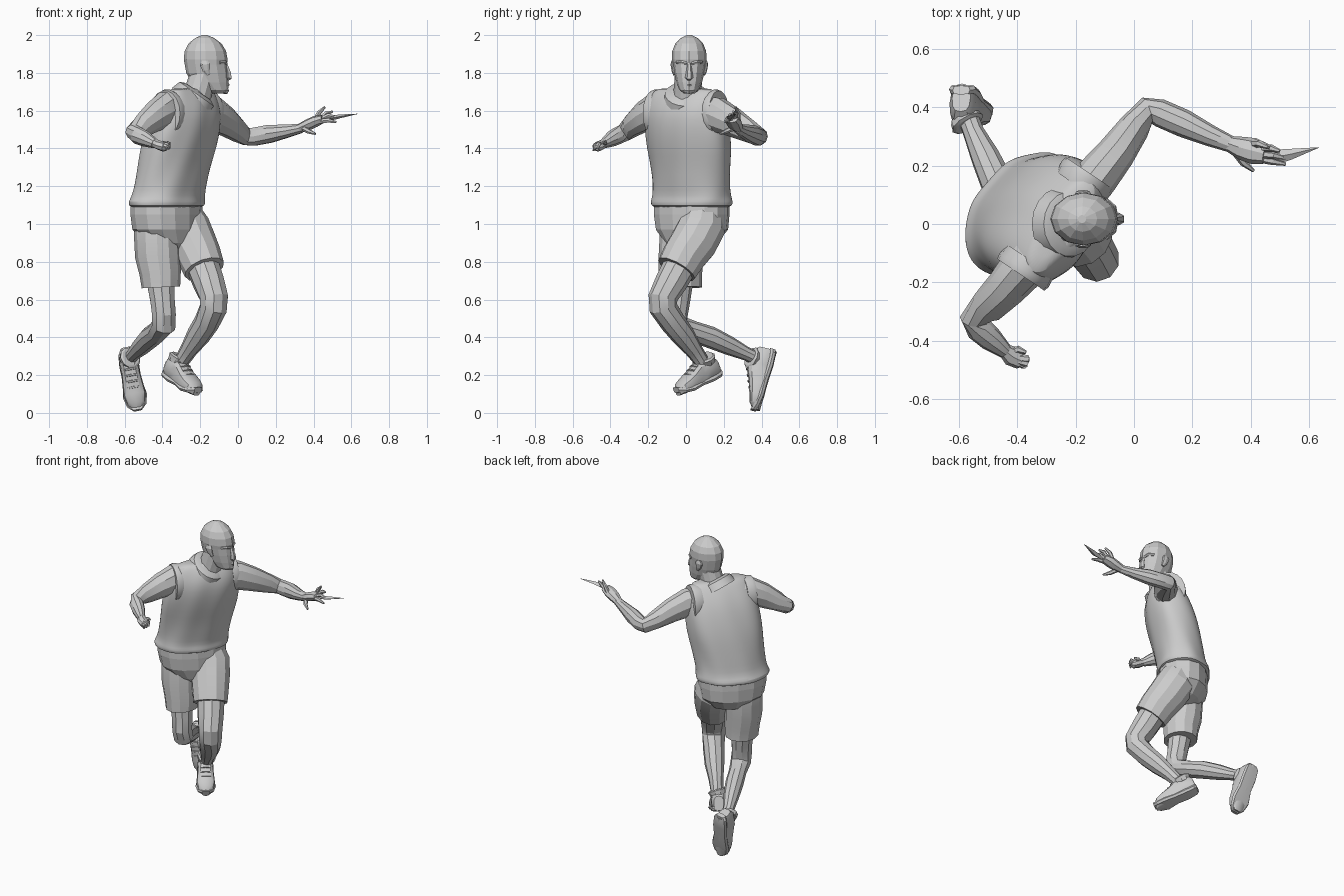
import bpy, bmesh, math
from mathutils import Vector as V


def loft(name, rings, smooth=0, subdiv=0):
    """Skin a list of equal-length point rings, with closed ends."""
    bm = bmesh.new()
    vs = [[bm.verts.new(p) for p in r] for r in rings]
    n = len(vs[0])
    for a, b in zip(vs, vs[1:]):
        for i in range(n):
            j = (i + 1) % n
            bm.faces.new((a[i], a[j], b[j], b[i]))
    bm.faces.new(vs[0][::-1])
    bm.faces.new(vs[-1])
    bmesh.ops.recalc_face_normals(bm, faces=bm.faces)
    me = bpy.data.meshes.new(name)
    bm.to_mesh(me)
    bm.free()
    ob = bpy.data.objects.new(name, me)
    bpy.context.collection.objects.link(ob)
    bpy.context.view_layer.objects.active = ob
    for o in bpy.context.selected_objects:
        o.select_set(False)
    ob.select_set(True)
    if subdiv:
        ob.modifiers.new("soften", "SUBSURF").levels = subdiv
        ob.modifiers["soften"].render_levels = subdiv
    if smooth:
        bpy.ops.object.shade_smooth_by_angle(angle=math.radians(smooth))
    return ob


def ring(c, a, b, n=12, e=1.0):
    """Superellipse around c spanned by vectors a and b."""
    f = lambda v: math.copysign(abs(v) ** e, v)
    return [V(c) + a * f(math.cos(2 * math.pi * i / n)) + b * f(math.sin(2 * math.pi * i / n))
            for i in range(n)]


def tube(name, pts, n=10, ref=(0, 0, 1), smooth=25):
    """Limb through (x, y, z, radius[, radius along ref])."""
    ps = [V(p[:3]) for p in pts]
    rings = []
    for i, p in enumerate(pts):
        d0 = (ps[i] - ps[max(i - 1, 0)]).normalized()
        d1 = (ps[min(i + 1, len(ps) - 1)] - ps[i]).normalized()
        t = (d0 + d1).normalized()
        b = V(ref) - t * t.dot(V(ref))
        b.normalize()
        rings.append(ring(ps[i], t.cross(b) * p[3], b * p[-1], n))
    return loft(name, rings, smooth)


def body(name, rows, n, e, smooth=0, subdiv=0):
    """Horizontal rings: x, y, z, half width, half depth, facing angle."""
    rings = []
    for x, y, z, w, d, deg in rows:
        a = math.radians(deg)
        rings.append(ring((x, y, z), V((math.cos(a), math.sin(a), 0)) * d,
                          V((-math.sin(a), math.cos(a), 0)) * w, n, e))
    return loft(name, rings, smooth, subdiv)


# Sleeveless shirt with a rolled hem
shirt = [(-.38, .03, 1.085, .215, .145, -38), (-.38, .03, 1.095, .234, .167, -38),
         (-.38, .03, 1.12, .237, .169, -38), (-.372, .03, 1.145, .226, .158, -38),
         (-.357, .028, 1.21, .226, .155, -38), (-.335, .025, 1.31, .233, .156, -37),
         (-.31, .018, 1.41, .245, .162, -36), (-.285, .008, 1.51, .243, .157, -35),
         (-.268, .0, 1.60, .228, .138, -34), (-.255, -.005, 1.67, .205, .10, -33),
         (-.25, -.008, 1.71, .185, .065, -33), (-.25, -.008, 1.72, .14, .045, -33)]
top = body("shirt", shirt, 40, .9, 40, 1)
for v in top.data.vertices:                      # cloth folds
    k = .006 * math.sin(31 * v.co.x + 17 * v.co.z) * math.sin(23 * v.co.y - 29 * v.co.z)
    v.co += (v.co - V((-.32, .01, v.co.z))).normalized() * k

# Armhole bands and base of the neck
S = V((.56, .83, 0))
for nm, sg in (("right_armhole", -1), ("left_armhole", 1)):
    c = V((-.27, 0, 1.585))
    tube(nm, [(*(c + S * sg * k), r * .8, r) for k, r in ((.15, .12), (.19, .128), (.21, .122))],
         18, smooth=40)
tube("neckline", [(-.25, 0, 1.645, .125), (-.218, 0, 1.688, .112), (-.21, 0, 1.70, .085)],
     18, (0, 1, 0), 40)

# Neck and head
tube("neck", [(-.24, .005, 1.60, .085), (-.21, .008, 1.70, .074), (-.18, .014, 1.80, .072)],
     12, (0, 1, 0))
skull = [(-.105, 1.692, .035, .03), (-.122, 1.71, .07, .052), (-.148, 1.75, .098, .068),
         (-.163, 1.80, .111, .08), (-.170, 1.845, .112, .087), (-.171, 1.87, .116, .091),
         (-.173, 1.915, .110, .09), (-.175, 1.955, .088, .074), (-.176, 1.985, .05, .044),
         (-.178, 2.0, .014, .014)]
Y = .017
body("head", [(x, Y, z, w, d, 0) for x, z, d, w in skull], 12, 1)
tube("nose", [(-.066, Y, 1.85, .01), (-.052, Y, 1.80, .017), (-.052, Y, 1.775, .022),
              (-.06, Y, 1.765, .012)], 6, (1, 0, 0), 0)
tube("lips", [(-.075, Y - .03, 1.735, .006), (-.056, Y, 1.738, .012), (-.075, Y + .03, 1.735, .006)],
     6, smooth=0)
tube("chin", [(-.078, Y - .022, 1.708, .014), (-.067, Y, 1.706, .02), (-.078, Y + .022, 1.708, .014)],
     6, smooth=0)
for nm, s in (("right", -1), ("left", 1)):
    tube(nm + "_brow", [(-.064, Y + s * .012, 1.85, .009), (-.07, Y + s * .04, 1.858, .010),
                        (-.097, Y + s * .066, 1.855, .008)], 6, smooth=0)
    tube(nm + "_ear", [(-.155, Y + s * .08, 1.79, .006, .01), (-.168, Y + s * .085, 1.815, .01, .02),
                       (-.175, Y + s * .09, 1.845, .01, .028), (-.175, Y + s * .088, 1.865, .006, .015)],
         7, (1, 0, 0), 0)

# Left arm, reaching forward
tube("left_arm", [(-.19, .08, 1.595, .075, .09), (-.125, .165, 1.58, .075, .095), (-.06, .245, 1.54, .066, .08),
                  (.0, .33, 1.493, .055, .062), (.045, .388, 1.462, .048, .048), (.09, .38, 1.463, .048, .05),
                  (.17, .345, 1.478, .048, .05), (.26, .303, 1.492, .037, .036), (.335, .272, 1.507, .028, .026)])
tube("left_palm", [(.32, .277, 1.503, .026, .024), (.37, .26, 1.525, .04, .03), (.41, .25, 1.543, .045, .03),
                   (.45, .24, 1.557, .036, .022)], 8)
left_fingers = [((.41, .275, 1.55), (.43, .275, 1.59), (.46, .262, 1.62)),
                ((.43, .26, 1.55), (.47, .26, 1.587), (.50, .25, 1.595)),
                ((.43, .24, 1.55), (.48, .235, 1.575), (.52, .225, 1.565)),
                ((.43, .225, 1.545), (.475, .215, 1.548), (.52, .205, 1.54)),
                ((.35, .245, 1.505), (.375, .21, 1.49), (.41, .182, 1.477))]
# Right arm, bent behind
tube("right_arm", [(-.31, -.06, 1.60, .078, .095), (-.385, -.155, 1.605, .08, .098), (-.44, -.22, 1.57, .07, .082),
                   (-.505, -.285, 1.52, .06, .062), (-.55, -.325, 1.485, .047, .05), (-.53, -.36, 1.468, .046, .046),
                   (-.49, -.395, 1.45, .042, .042), (-.44, -.437, 1.425, .026, .026)])
tube("right_palm", [(-.445, -.432, 1.43, .024), (-.42, -.452, 1.418, .035, .025), (-.39, -.468, 1.408, .03, .026),
                    (-.375, -.473, 1.405, .015)], 8)
right_fingers = [((-.40, -.475, 1.415), (-.375, -.485, 1.41), (-.385, -.49, 1.388)),
                 ((-.395, -.47, 1.42), (-.37, -.477, 1.42), (-.37, -.482, 1.395)),
                 ((-.395, -.46, 1.42), (-.366, -.462, 1.425), (-.363, -.468, 1.40)),
                 ((-.42, -.44, 1.42), (-.395, -.43, 1.43), (-.37, -.44, 1.435))]
for side, fingers in (("left", left_fingers), ("right", right_fingers)):
    for i, f in enumerate(fingers):
        tube(f"{side}_finger_{i + 1}", [(*p, r) for p, r in zip(f, (.015, .013, .006))], 6, smooth=0)
# Long pointed fingertip
tube("left_fingertip", [(.46, .235, 1.555, .012, .01), (.515, .235, 1.565, .022, .012),
                        (.54, .24, 1.57, .018, .01), (.633, .262, 1.583, .001)], 4, smooth=0)

# Shorts: seat and two legs
body("shorts_seat", [(-.378, .03, 1.12, .218, .155, -40), (-.378, .03, 1.05, .218, .158, -40),
                     (-.376, .032, .97, .205, .155, -40), (-.36, .025, .90, .14, .12, -40),
                     (-.335, .01, .86, .07, .06, -40)], 14, .9)
tube("shorts_right_leg", [(-.43, -.01, 1.06, .11), (-.43, -.02, .96, .122, .118), (-.425, -.025, .83, .12),
                          (-.412, -.03, .74, .11, .115), (-.408, -.03, .665, .102, .115)], 12, (0, 1, 0))
tube("shorts_left_leg", [(-.31, .09, 1.06, .11), (-.275, .08, .98, .128), (-.24, .04, .90, .126),
                         (-.205, -.01, .83, .118), (-.178, -.05, .76, .11)], 12, (0, 1, 0))

# Legs
tube("right_leg", [(-.415, -.035, .74, .08), (-.40, -.045, .60, .068), (-.392, -.055, .52, .066),
                   (-.394, -.04, .462, .062, .066), (-.425, .04, .43, .056), (-.465, .13, .40, .058),
                   (-.51, .23, .355, .05), (-.55, .315, .315, .037), (-.57, .37, .29, .036)], 10, (1, 0, 0))
tube("left_leg", [(-.195, -.02, .80, .09), (-.155, -.08, .69, .085), (-.127, -.122, .61, .078),
                  (-.13, -.12, .555, .075), (-.165, -.07, .48, .068), (-.21, -.015, .41, .063),
                  (-.26, .04, .335, .047), (-.30, .085, .27, .04), (-.315, .10, .22, .04)], 10, (1, 0, 0))


# Shoes: upper, sole, collar and laces laid out along heel -> toe
def shoe(side, heel, toe, up, ankle):
    h, f = V(heel), V(toe) - V(heel)
    f0 = f.normalized()
    u = (V(up) - f0 * f0.dot(V(up))).normalized()
    s = f0.cross(u)
    upper = [(.01, .032, .10), (.10, .046, .125), (.28, .05, .135), (.42, .05, .125), (.58, .055, .10),
             (.76, .06, .08), (.90, .05, .065), (.99, .022, .04)]
    loft(side + "_shoe", [ring(h + f * t + u * k / 2, s * w, u * k / 2, 12, .75) for t, w, k in upper], 30)
    sole = [(-.01, .03, .012), (.05, .047, .004), (.25, .053, 0), (.5, .05, .004), (.75, .065, .002),
            (.92, .052, .01), (1.01, .025, .022)]
    loft(side + "_sole", [ring(h + f * t + u * (.013 + k), s * w, u * .016, 8, .5) for t, w, k in sole], 30)
    c = h + f * .22 + u * .10
    d = V(ankle) - c
    tube(side + "_shoe_collar", [(*(c + d * k), r) for k, r in ((0, .052), (.5, .056), (.8, .06), (1, .05))],
         10, f0, 30)
    for i in range(4):
        t = .40 + i * .09
        m = h + f * t + u * (.122 - i * .013)
        tube(f"{side}_lace_{i + 1}", [(*(m - s * .032), .005), (*(m + u * .005), .007), (*(m + s * .032), .005)],
             5, u, 0)


shoe("right", (-.59, .482, .325), (-.53, .39, .008), (0, -1, 0), (-.567, .34, .295))
shoe("left", (-.38, .18, .195), (-.22, -.04, .09), (0, 0, 1), (-.305, .095, .30))
